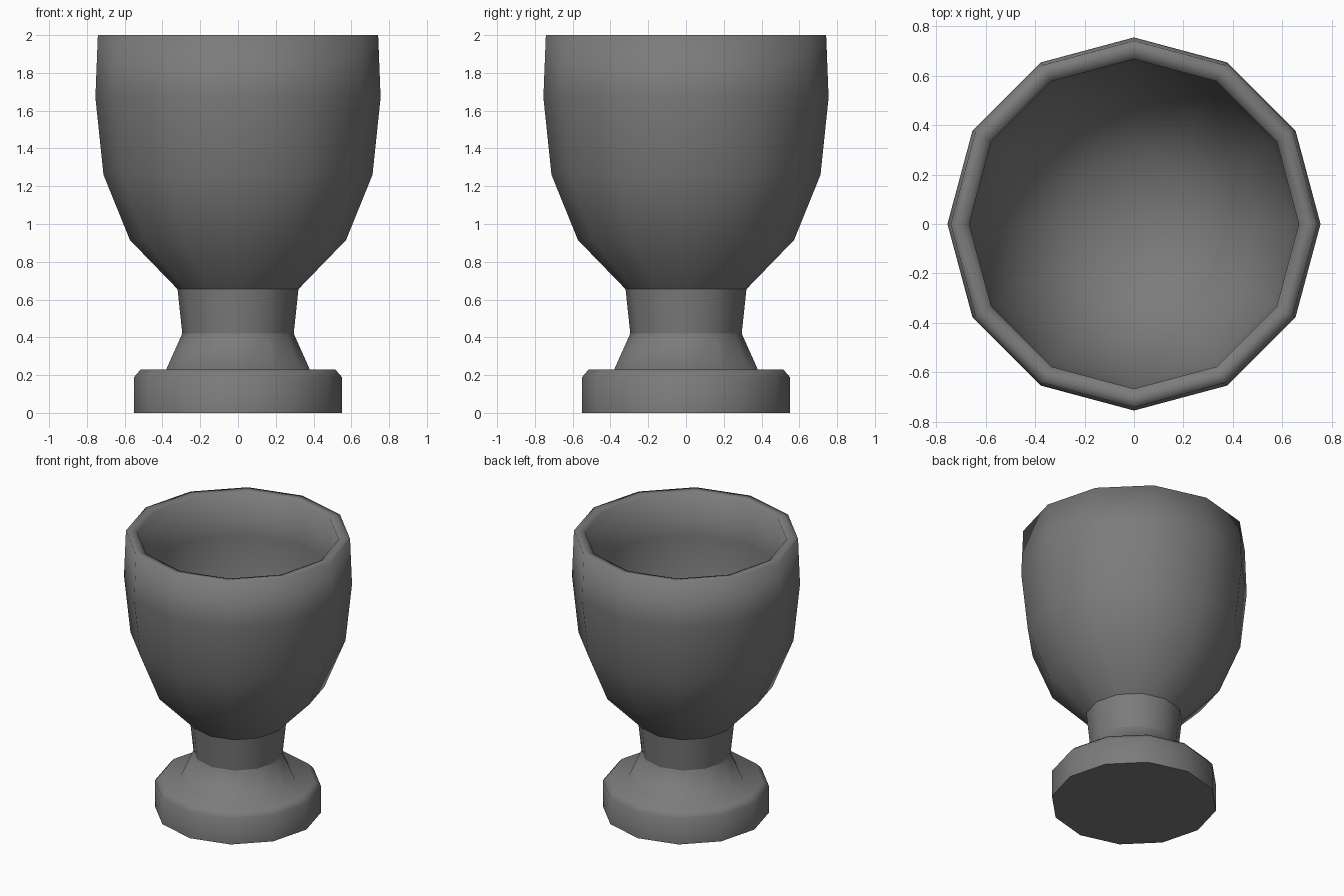
import bpy
import bmesh
from math import cos, sin, tau

cube = bpy.data.objects.get("Cube")
if cube:
    bpy.data.objects.remove(cube, do_unlink=True)

SIDES = 12

stone = bpy.data.materials.new("dark grey")
stone.use_nodes = True
grey = (0.2, 0.2, 0.2, 1)
stone.diffuse_color = grey
stone.node_tree.nodes["Principled BSDF"].inputs["Base Color"].default_value = grey


def lathe(name, profile, sharp_heights=()):
    """Turn a (radius, height) profile round the z axis; radius 0 closes to a point."""
    bm = bmesh.new()
    rings = []
    for r, z in profile:
        count = SIDES if r else 1
        rings.append([bm.verts.new((r * cos(tau * i / SIDES), r * sin(tau * i / SIDES), z))
                      for i in range(count)])
    for low, high in zip(rings, rings[1:]):
        for i in range(SIDES):
            j = (i + 1) % SIDES
            corners = [low[i % len(low)], low[j % len(low)],
                       high[j % len(high)], high[i % len(high)]]
            bm.faces.new(list(dict.fromkeys(corners)))
    for face in bm.faces:
        face.smooth = True
    for edge in bm.edges:
        heights = [v.co.z for v in edge.verts]
        on_rim = all(v.co.xy.length > 0.01 for v in edge.verts)
        if on_rim and any(all(abs(h - s) < 1e-4 for h in heights) for s in sharp_heights):
            edge.smooth = False
    mesh = bpy.data.meshes.new(name)
    bm.to_mesh(mesh)
    bm.free()
    mesh.materials.append(stone)
    obj = bpy.data.objects.new(name, mesh)
    bpy.context.collection.objects.link(obj)
    return obj


# Foot and stem, from the underside up to the bowl
lathe("foot_and_stem",
      [(0, 0), (0.55, 0), (0.55, 0.19), (0.515, 0.23), (0.38, 0.23),
       (0.295, 0.42), (0.32, 0.655)],
      sharp_heights=(0, 0.42))

# Bowl: outer wall, rounded rim, then the hollow inside
lathe("bowl",
      [(0.32, 0.655), (0.572, 0.915), (0.712, 1.26), (0.755, 1.67), (0.742, 2),
       (0.704, 2), (0.667, 1.99), (0.685, 1.67), (0.645, 1.28),
       (0.515, 0.97), (0.29, 0.74), (0, 0.72)])
